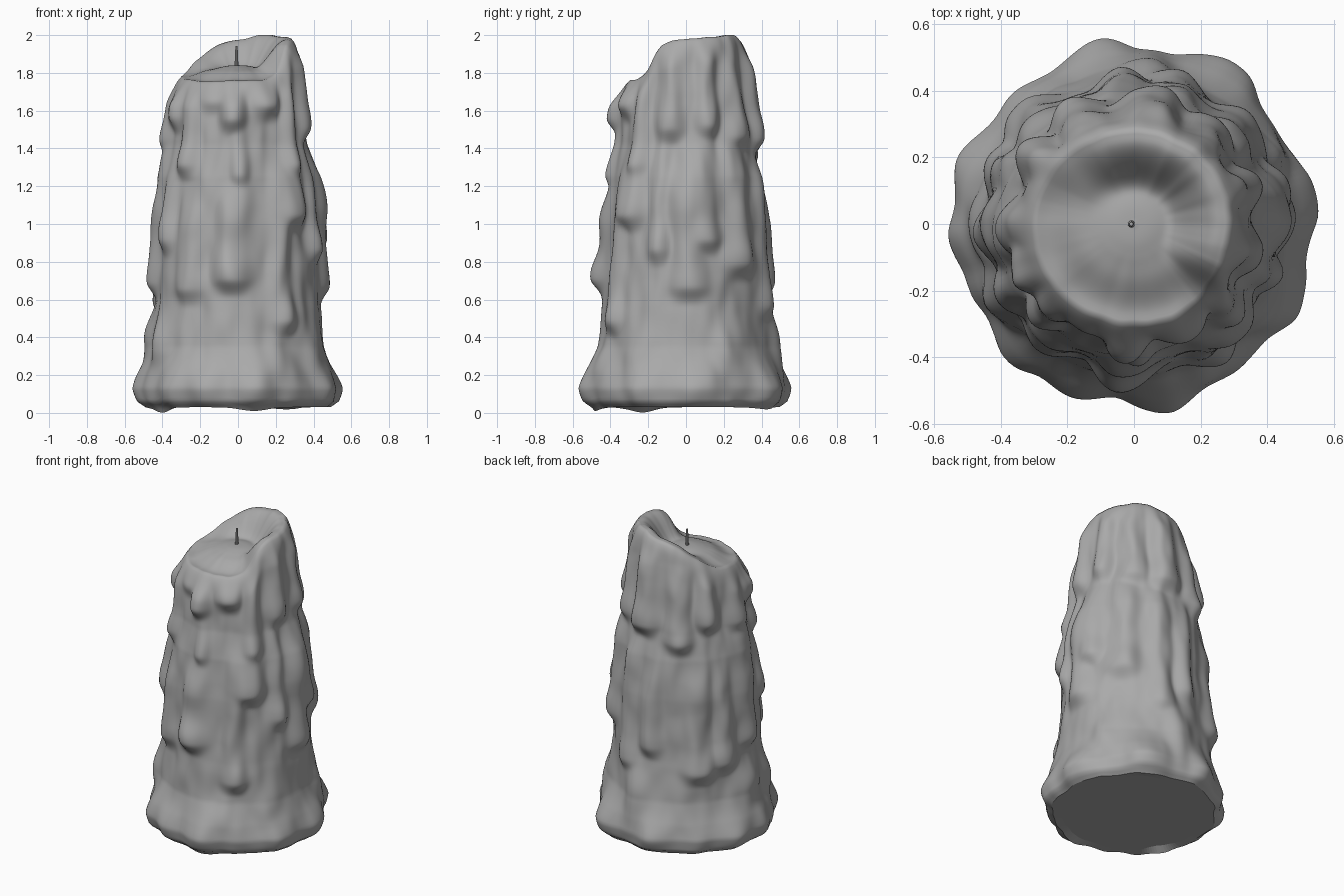
import bpy, bmesh, math
from mathutils import Vector, noise

if "Cube" in bpy.data.objects:
    bpy.data.objects.remove(bpy.data.objects["Cube"])

SIDES, ROWS, CAP = 180, 130, 28

wax_mat = bpy.data.materials.new("grey wax")
wax_mat.diffuse_color = (0.4, 0.4, 0.4, 1)
wax_mat.use_nodes = True
wax_mat.node_tree.nodes["Principled BSDF"].inputs["Base Color"].default_value = wax_mat.diffuse_color


def lerp_table(table, x):
    for (a, va), (b, vb) in zip(table, table[1:]):
        if x <= b:
            k = min(max((x - a) / (b - a), 0), 1)
            return va + (vb - va) * k
    return table[-1][1]


def smooth(a, b, x):
    k = min(max((x - a) / (b - a), 0), 1)
    return k * k * (3 - 2 * k)


def turn(a, b):
    return (a - b + 180) % 360 - 180


# body radius by height, rim height by angle
BODY = [(0, .45), (.03, .465), (.06, .50), (.13, .512), (.22, .495), (.35, .46), (.6, .436),
        (1.0, .417), (1.25, .394), (1.42, .358), (1.7, .335), (1.85, .318), (2.0, .31)]
RIM = [(-180, 1.78), (-135, 1.755), (-90, 1.76), (-60, 1.765), (-44, 1.80), (-32, 1.93), (-20, 1.965),
       (0, 1.98), (30, 1.99), (60, 2.0), (90, 1.975), (112, 1.95), (135, 1.88), (160, 1.80), (180, 1.78)]

# wax runs: angle, top, bottom, width, thickness
RUNS = [(-94, 1.80, 1.49, .05, .06), (-89, 1.50, 1.20, .04, .035), (-94, 1.15, .64, .075, .06),
        (-127, 1.10, .59, .075, .045), (-58, 1.2, .42, .065, .045), (-45, 1.30, .98, .075, .055),
        (-136, 1.75, 1.25, .06, .05), (-63, 1.80, 1.56, .06, .045), (-112, 1.75, 1.6, .07, .035),
        (-42, 1.75, 1.25, .05, .05), (-13, 2.0, 1.44, .06, .04), (19, 2.0, 1.46, .05, .045),
        (2, 1.25, .60, .085, .05), (14, 1.38, .85, .06, .05), (42, 1.40, .72, .08, .045),
        (-20, 1.3, .8, .05, .04), (73, 1.30, .50, .065, .035), (50, 1.9, 1.40, .07, .045),
        (82, 1.9, 1.38, .085, .06), (95, 1.2, .62, .065, .035), (118, 1.8, 1.3, .07, .05),
        (135, 1.15, .48, .085, .045), (146, 1.75, 1.42, .06, .05), (158, 1.2, .52, .065, .04),
        (180, 1.75, 1.38, .07, .045), (184, 1.4, .62, .075, .045), (205, 1.75, 1.5, .07, .045),
        (209, 1.3, .85, .06, .04)]

# lumps: angle, height, width, half height, thickness
LUMPS = [(a, .12, .11, .13, t) for a, t in
         [(102, .055), (59, .06), (7, .05), (-29, .055), (-54, .025), (-80, .06),
          (-111, .045), (-134, .05), (-160, .03), (185, .045), (159, .045), (135, .025)]]
LUMPS += [(-150, .36, .09, .12, .045), (-35, .3, .08, .14, .03), (85, .38, .09, .16, .04),
          (25, .34, .07, .12, .03), (-70, .25, .09, .1, .025), (-178, .4, .09, .12, .045),
          (-94, .76, .08, .1, .03), (2, 1.13, .11, .18, .06), (180, 1.1, .11, .25, .035)]


def wax_radius(deg, z, rim):
    base = lerp_table(BODY, z)
    u = rim - z
    total = 0
    for a, top, bottom, w, thick in RUNS:
        if z < bottom - .05 or z > top + .2:
            continue
        # narrow stem ending in a rounded bulb
        bulb = math.exp(-((z - bottom - .09) / .1) ** 2)
        s = math.radians(turn(deg, a)) * base / (w * (.85 + .25 * bulb))
        if abs(s) > 2.5:
            continue
        along = smooth(bottom - .04, bottom + .07, z) * (1 - smooth(top - .15, top + .15, z))
        total += (thick * along * (.72 + .4 * bulb) * math.exp(-s ** 4 * .3 - s * s * .6)) ** 2
    for a, h, w, half, thick in LUMPS:
        s = math.radians(turn(deg, a)) * base / w
        total += (thick * math.exp(-s * s - ((z - h) / half) ** 2)) ** 2
    t = math.radians(deg)
    p = Vector((math.cos(t), math.sin(t), z))
    wob = .016 * noise.noise(p * 2.8) + .012 * noise.noise(p * 5.5 + Vector((3, 1, 5)))
    # runs fade out and the lip softens towards the rim
    fade = smooth(0, .15, u)
    return base + math.sqrt(total) * fade + wob * (.4 + .6 * fade) - .03 * math.exp(-u / .03)


def make_candle():
    bm = bmesh.new()
    rings = [[] for _ in range(ROWS + CAP)]
    for i in range(SIDES):
        deg = i * 360 / SIDES - 180
        t = math.radians(deg)
        c, s = math.cos(t), math.sin(t)
        rim = sum(lerp_table(RIM, turn(deg + d, 0)) for d in (-6, -3, 0, 3, 6)) / 5
        rim = min(rim + .008 * noise.noise(Vector((c * 3, s * 3, 7))), 2.0)
        foot = max(k * math.exp(-(turn(deg, a) / 12) ** 2) for a, k in ((-150, 1), (-80, .7), (59, .4)))
        z0 = .03 - .028 * foot
        # outer wall
        for j in range(ROWS):
            z = z0 + (rim - z0) * j / (ROWS - 1)
            r = wax_radius(deg, z, rim)
            rings[j].append(bm.verts.new((r * c, r * s, z)))
        # shallow hollow around the wick
        for j in range(CAP):
            f = (j + 1) / (CAP + 1)
            rad = r * (1 - f)
            h = rim + (1.84 - rim) * smooth(.08, .68, f)
            h -= .014 * math.exp(-((rad - .12) / .05) ** 2)
            rings[ROWS + j].append(bm.verts.new((rad * c, rad * s, h)))
    for lo, hi in zip(rings, rings[1:]):
        for i in range(SIDES):
            k = (i + 1) % SIDES
            bm.faces.new((lo[i], lo[k], hi[k], hi[i])).smooth = True
    # centre of the hollow and flat underside
    tip = bm.verts.new((0, 0, 1.842))
    under = bm.verts.new((0, 0, .03))
    inner = [bm.verts.new((v.co.x * .9, v.co.y * .9, .03)) for v in rings[0]]
    for i in range(SIDES):
        k = (i + 1) % SIDES
        bm.faces.new((rings[-1][i], rings[-1][k], tip)).smooth = True
        bm.faces.new((inner[i], inner[k], rings[0][k], rings[0][i]))
        bm.faces.new((under, inner[k], inner[i]))
    bmesh.ops.recalc_face_normals(bm, faces=bm.faces)
    mesh = bpy.data.meshes.new("candle_body")
    bm.to_mesh(mesh)
    bm.free()
    mesh.materials.append(wax_mat)
    bpy.context.collection.objects.link(bpy.data.objects.new("candle_body", mesh))


make_candle()

# wick
bpy.ops.mesh.primitive_cone_add(vertices=10, radius1=.012, radius2=.006, depth=.13,
                                location=(-.008, 0, 1.878))
wick = bpy.context.object
wick.name = "wick"
wick.data.materials.append(wax_mat)
bpy.ops.object.shade_smooth_by_angle()
